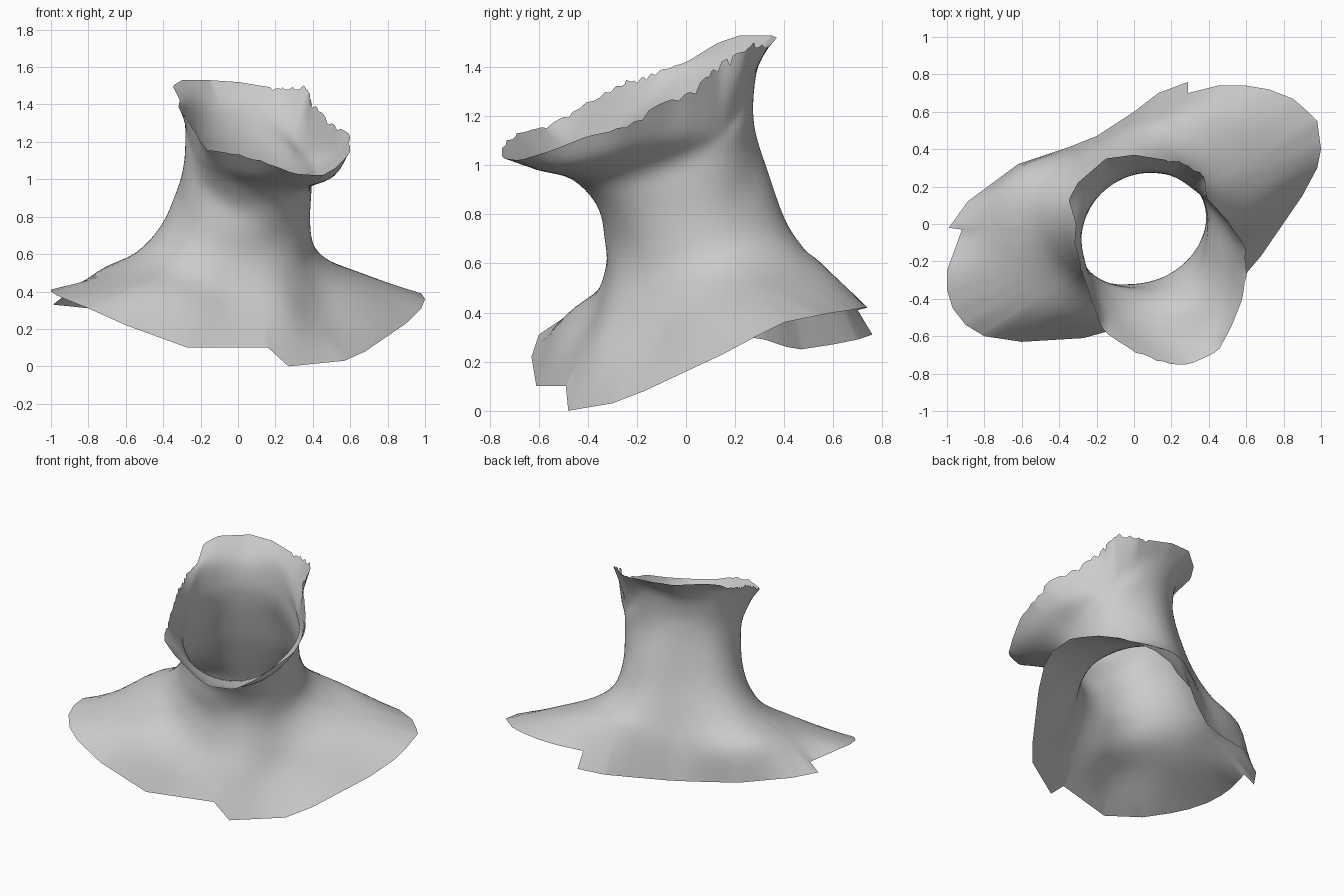
import bpy
import bmesh
import math
import random

random.seed(4)
CENTRE_X, CENTRE_Y = 0.045, -0.03
FRONT = 303          # heading of the chin, in degrees
COLUMNS = 120        # uniform columns around the neck
STEPS = 4            # rows between two profile points

# Lower cut edge around shoulders, chest and back: x, y, z in hundredths
LOWER_EDGE = [
    (100, 40, 36), (98, 55, 39), (93, 60, 40), (85, 67, 41), (72, 72, 42),
    (60, 74, 42), (45, 74, 42), (29, 70, 41), (29, 76, 31), (13, 70, 29),
    (0, 60, 27), (-20, 47, 25), (-35, 41, 26), (-62, 32, 29), (-89, 12, 32),
    (-99, -2, 33), (-92, -3, 38), (-100, -25, 41), (-100, -35, 40),
    (-97, -45, 38), (-90, -54, 35), (-80, -60, 31), (-60, -63, 22),
    (-27, -61, 10), (16, -49, 10), (27, -48, 0), (57, -30, 3),
    (68, -17, 8), (90, 15, 23), (98, 30, 31),
]

# Upper torn edge around jaw and nape, same units
UPPER_EDGE = [
    (39, 14, 142), (38, 25, 148), (25, 33, 148), (0, 37, 152),
    (-15, 35, 153), (-30, 22, 153), (-35, 13, 150), (-31, 0, 142),
    (-32, -10, 139), (-28, -25, 133), (-17, -57, 116), (0, -68, 113),
    (20, -75, 107), (30, -75, 103), (45, -68, 102), (52, -55, 106),
    (58, -40, 112), (60, -25, 115), (60, -13, 124), (50, 2, 130),
]

# Upright profiles every eighth turn from the chin: radius, height in hundredths
PROFILES = [
    # chin, left jaw, left shoulder, left of the back
    [(40, 25), (32, 42), (28, 57), (29, 70), (36, 85), (46, 94), (64, 98)],
    [(46, 27), (37, 42), (32, 57), (32, 72), (34, 88), (37, 100), (49, 110)],
    [(82, 47), (56, 55), (42, 65), (37, 80), (36, 98), (36, 110), (36, 120)],
    [(62, 57), (52, 66), (44, 77), (37, 96), (32, 112), (31, 125), (33, 140)],
    # nape, right of the back, right shoulder, right jaw
    [(52, 45), (45, 63), (38, 82), (33, 100), (30, 114), (29, 126), (32, 140)],
    [(79, 51), (60, 61), (46, 76), (37, 96), (32, 112), (31, 125), (33, 140)],
    [(72, 43), (50, 53), (41, 65), (37, 80), (36, 98), (36, 110), (36, 120)],
    [(46, 24), (35, 40), (30, 57), (31, 72), (33, 86), (42, 98), (52, 106)],
]


def sorted_edge(edge):
    """Turn edge points into sorted (angle, x, y, z) around the centre."""
    entries = []
    for x, y, z in edge:
        dx, dy = x / 100 - CENTRE_X, y / 100 - CENTRE_Y
        entries.append((math.degrees(math.atan2(dy, dx)) % 360, dx, dy, z / 100))
    return sorted(entries)


def sample_edge(entries, angle):
    """Radius and height where a heading crosses the straight-sided edge."""
    last, first = entries[-1], entries[0]
    ring = [(last[0] - 360, *last[1:])] + entries + [(first[0] + 360, *first[1:])]
    a, b = next(pair for pair in zip(ring, ring[1:]) if pair[0][0] <= angle <= pair[1][0])
    ux, uy = math.cos(math.radians(angle)), math.sin(math.radians(angle))
    sx, sy = b[1] - a[1], b[2] - a[2]
    t = -(a[1] * uy - a[2] * ux) / (sx * uy - sy * ux)
    t = min(max(t, 0), 1)
    return math.hypot(a[1] + t * sx, a[2] + t * sy), a[3] + t * (b[3] - a[3])


def smooth(a, b, c, d, t):
    """Smooth curve between points b and c."""
    return tuple(
        q + t / 2 * (r - p + t * (2 * p - 5 * q + 4 * r - s + t * (3 * (q - r) + s - p)))
        for p, q, r, s in zip(a, b, c, d))


def sample_profile(row, angle):
    """Blend one profile point smoothly around the neck."""
    place = ((angle - FRONT) % 360) / 45
    index = int(place)
    keys = [PROFILES[(index + offset) % 8][row] for offset in (-1, 0, 1, 2)]
    radius, height = smooth(*keys, place - index)
    return radius / 100, height / 100


def column_points(angle, lower, upper, tear):
    """All points of one upright column, from lower edge to upper edge."""
    keys = [sample_edge(lower, angle)]
    keys += [sample_profile(row, angle) for row in range(len(PROFILES[0]))]
    keys.append(sample_edge(upper, angle))
    padded = [keys[0]] + keys + [keys[-1]]
    points = []
    for i in range(len(keys) - 1):
        for step in range(STEPS):
            points.append(smooth(*padded[i:i + 4], step / STEPS))
    # The tear lengthens or shortens the last step along the surface
    (r, z), (top_r, top_z) = points[-1], keys[-1]
    stretch = 1 + tear / max(math.hypot(top_r - r, top_z - z), 0.04)
    points.append((r + (top_r - r) * stretch, z + (top_z - z) * stretch))
    return points


def make_material(name, colour):
    material = bpy.data.materials.new(name)
    material.use_nodes = True
    material.diffuse_color = colour
    material.node_tree.nodes["Principled BSDF"].inputs["Base Color"].default_value = colour
    return material


def build_neck():
    lower, upper = sorted_edge(LOWER_EDGE), sorted_edge(UPPER_EDGE)
    # Extra columns keep the corners of the lower cut crisp
    angles = {entry[0] for entry in lower}
    for i in range(COLUMNS):
        angle = i * 360 / COLUMNS
        if all(abs(angle - other) > 0.6 for other in angles):
            angles.add(angle)

    bm = bmesh.new()
    columns = []
    for number, angle in enumerate(sorted(angles)):
        # Ragged teeth along the sides of the torn edge, none at chin and nape
        from_chin = abs((angle - FRONT + 180) % 360 - 180)
        tear = 0
        if 25 < from_chin < 130 and number % 3 == 0:
            tear = random.uniform(-0.04, 0.03)
        heading = math.radians(angle)
        columns.append([
            bm.verts.new((CENTRE_X + r * math.cos(heading),
                          CENTRE_Y + r * math.sin(heading), z))
            for r, z in column_points(angle, lower, upper, tear)])

    # Skin neighbouring columns, closing the loop around the neck
    for left, right in zip(columns, columns[1:] + columns[:1]):
        for i in range(len(left) - 1):
            face = bm.faces.new((left[i], right[i], right[i + 1], left[i + 1]))
            face.smooth = True

    mesh = bpy.data.meshes.new("neck_and_shoulders")
    bm.to_mesh(mesh)
    bm.free()
    mesh.materials.append(make_material("plain grey", (0.6, 0.6, 0.6, 1)))
    shell = bpy.data.objects.new("neck_and_shoulders", mesh)
    bpy.context.collection.objects.link(shell)


default_cube = bpy.data.objects.get("Cube")
if default_cube:
    bpy.data.objects.remove(default_cube, do_unlink=True)
build_neck()
